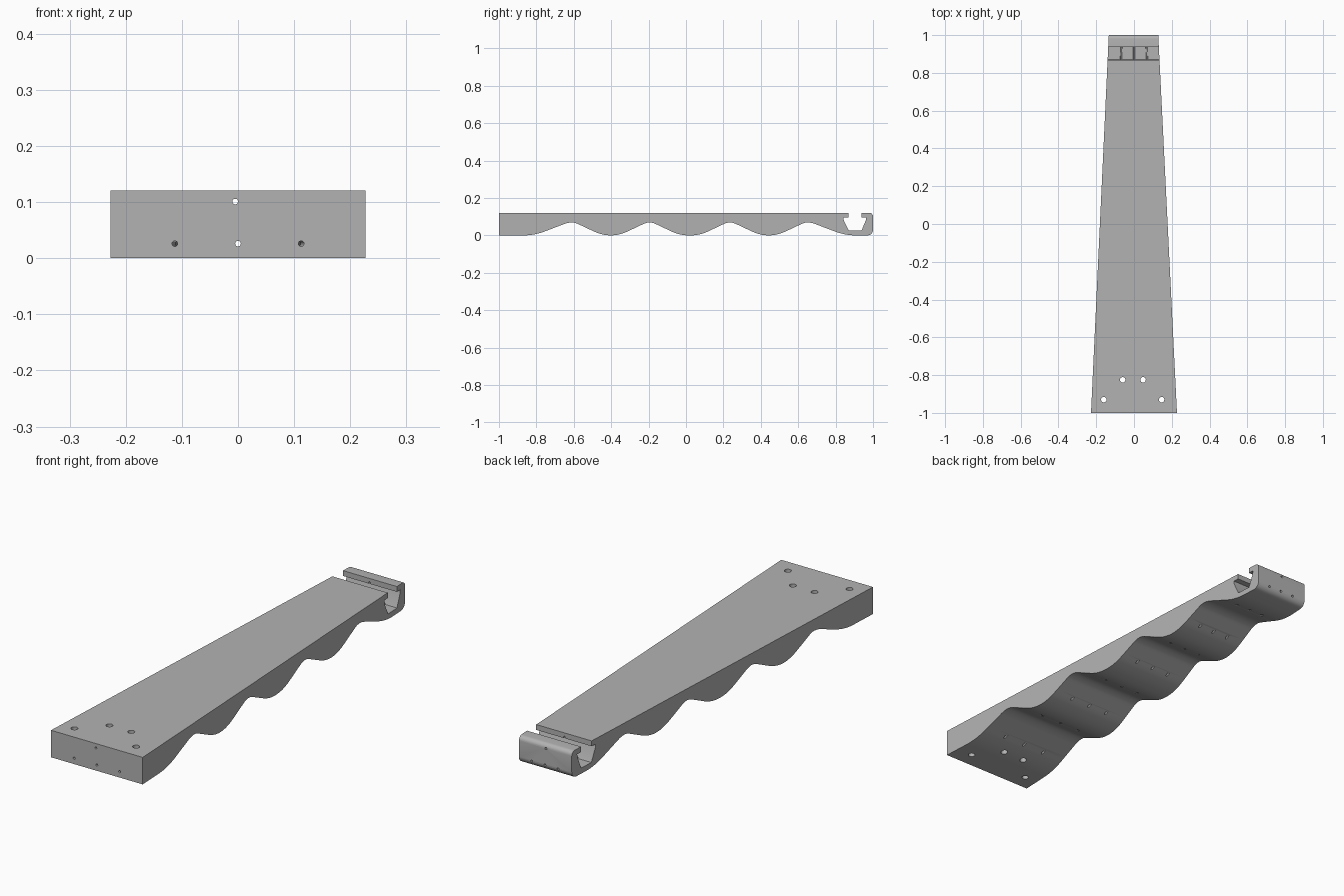
import bpy
import bmesh
import math
from mathutils import Matrix, Vector

default = bpy.data.objects.get("Cube")
if default:
    bpy.data.objects.remove(default, do_unlink=True)

TOP = 0.121
PEAKS = [-0.61, -0.195, 0.235, 0.65]
PEAK_HEIGHT = 0.069

grey = bpy.data.materials.new("plain grey")
grey.use_nodes = True
colour = (0.45, 0.45, 0.45, 1)
grey.diffuse_color = colour
grey.node_tree.nodes["Principled BSDF"].inputs["Base Color"].default_value = colour


def wave(y):
    """Underside height: tight crests, straight flanks, broad troughs."""
    p = min(PEAKS, key=lambda q: abs(y - q))
    width = 0.21
    if y < PEAKS[0] or y > PEAKS[-1]:
        width = 0.26
    t = min(abs(y - p) / width, 1)
    a, b = 0.15, 0.55
    slope = 1 / ((1 + b - a) / 2)
    if t < a:
        return PEAK_HEIGHT * (1 - slope * t * t / (2 * a))
    if t < b:
        return PEAK_HEIGHT * (1 - slope * (t - a / 2))
    return PEAK_HEIGHT * slope * (1 - t) ** 2 / (2 * (1 - b))


def arc(cy, cz, r, start):
    """Quarter-circle corner, counter-clockwise."""
    angles = [math.radians(start + 15 * i) for i in range(7)]
    return [(cy + r * math.cos(a), cz + r * math.sin(a)) for a in angles]


def edge_x(y, side):
    """Tapered side position at a given y."""
    t = (y + 1) / 2
    return -0.0025 * t + side * (0.2275 * (1 - t) + 0.131 * t)


# Side profile: wavy underside, rounded end, slotted pocket
profile = [(-1, 0)]
profile += [(-0.87 + 0.01 * i, wave(-0.87 + 0.01 * i)) for i in range(180)]
profile += arc(0.97, 0.03, 0.03, -90)
profile += arc(0.98, TOP - 0.02, 0.02, 0)
profile += [(0.938, TOP), (0.938, 0.097), (0.964, 0.097), (0.961, 0.08),
            (0.938, 0.025), (0.87, 0.025), (0.844, 0.08), (0.841, 0.097),
            (0.868, 0.097), (0.868, TOP), (-1, TOP)]

# Tapered body
bm = bmesh.new()
left = [bm.verts.new((edge_x(y, 1), y, z)) for y, z in profile]
right = [bm.verts.new((edge_x(y, -1), y, z)) for y, z in profile]
bm.faces.new(left)
bm.faces.new(right[::-1])
for i in range(len(profile)):
    j = (i + 1) % len(profile)
    bm.faces.new((left[i], right[i], right[j], left[j]))
bmesh.ops.recalc_face_normals(bm, faces=bm.faces)
mesh = bpy.data.meshes.new("tapered_body")
bm.to_mesh(mesh)
bm.free()
body = bpy.data.objects.new("tapered_body", mesh)
bpy.context.collection.objects.link(body)
mesh.materials.append(grey)

# Drilled holes
cutter_bm = bmesh.new()


def drill(start, end, radius):
    a, b = Vector(start), Vector(end)
    turn = (b - a).to_track_quat('Z', 'Y').to_matrix().to_4x4()
    bmesh.ops.create_cone(cutter_bm, cap_ends=True, segments=20,
                          radius1=radius, radius2=radius,
                          depth=(b - a).length,
                          matrix=Matrix.Translation((a + b) / 2) @ turn)


for x, y in [(-0.16, -0.93), (-0.06, -0.825), (0.048, -0.825), (0.146, -0.93)]:
    drill((x, y, -0.1), (x, y, 0.3), 0.0145)
drill((-0.005, -1.1, 0.101), (-0.005, 1.1, 0.101), 0.005)
for side in (-1, 0, 1):
    drill((side * 0.115, -1.1, 0.026), (side * 0.063, 1.1, 0.026), 0.005)
cutter_mesh = bpy.data.meshes.new("hole_cutters")
cutter_bm.to_mesh(cutter_mesh)
cutter_bm.free()
cutter_mesh.materials.append(grey)
cutter = bpy.data.objects.new("hole_cutters", cutter_mesh)
bpy.context.collection.objects.link(cutter)
cutter.hide_render = True

holes = body.modifiers.new("holes", 'BOOLEAN')
holes.operation = 'DIFFERENCE'
holes.solver = 'EXACT'
holes.object = cutter
bpy.ops.object.select_all(action='DESELECT')
body.select_set(True)
bpy.context.view_layer.objects.active = body
bpy.ops.object.modifier_apply(modifier=holes.name)
bpy.data.objects.remove(cutter, do_unlink=True)
bpy.ops.object.shade_smooth_by_angle(angle=math.radians(30))
